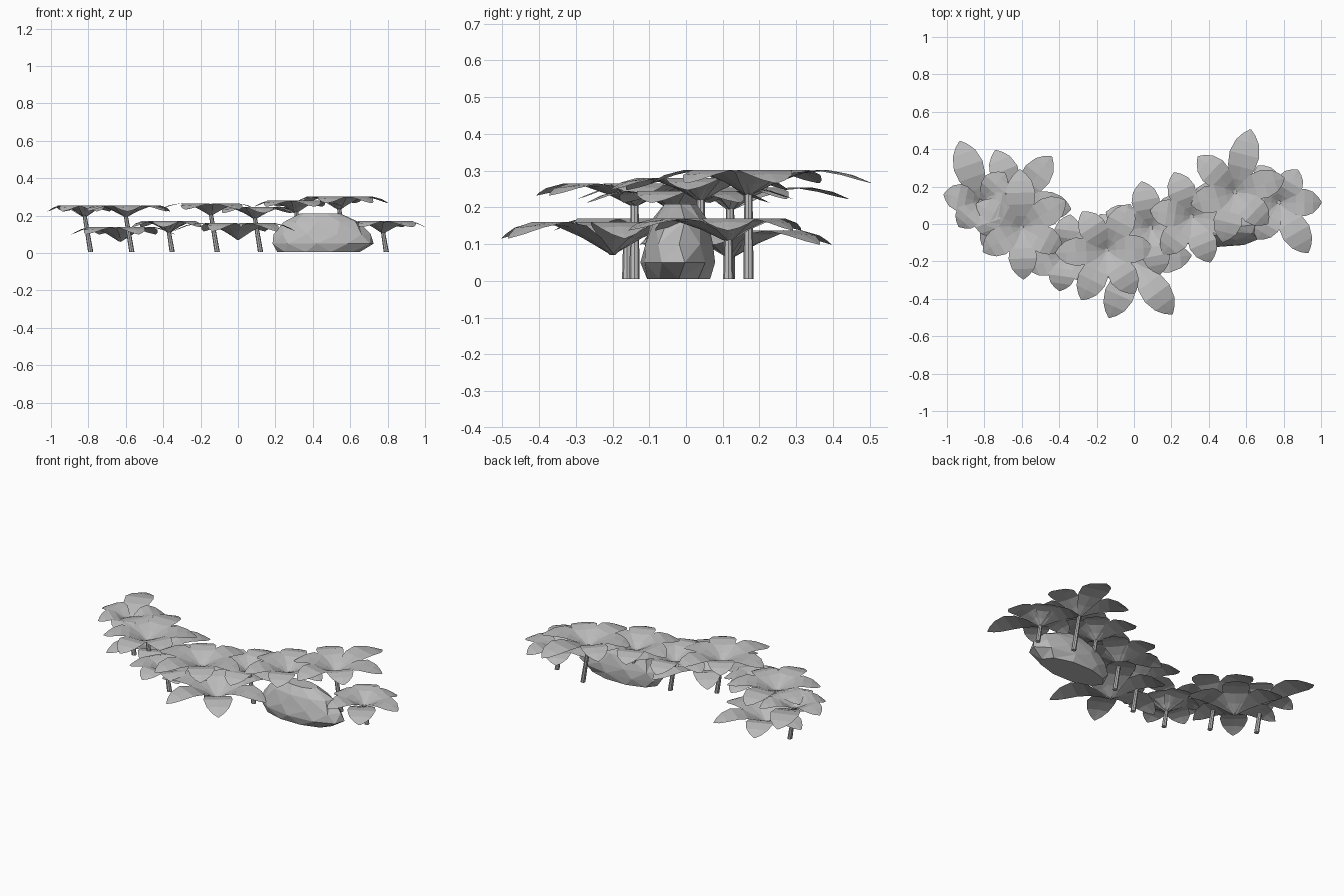
import bpy, bmesh
from math import radians, cos, sin, tau
from mathutils import Vector

cube = bpy.data.objects.get("Cube")
if cube:
    bpy.data.objects.remove(cube)

grey = bpy.data.materials.new("plain_grey")
grey.use_nodes = True
grey.diffuse_color = (0.5, 0.5, 0.5, 1)
grey.node_tree.nodes["Principled BSDF"].inputs["Base Color"].default_value = (0.5, 0.5, 0.5, 1)


def finish(bm, name):
    mesh = bpy.data.meshes.new(name)
    bm.to_mesh(mesh)
    bm.free()
    mesh.materials.append(grey)
    obj = bpy.data.objects.new(name, mesh)
    bpy.context.collection.objects.link(obj)


def loft(bm, rings, closed):
    """Skin neighbouring rows of points with quads."""
    rows = [[bm.verts.new(p) for p in ring] for ring in rings]
    for low, high in zip(rows, rows[1:]):
        n = len(low)
        for i in range(n if closed else n - 1):
            j = (i + 1) % n
            bm.faces.new((low[i], low[j], high[j], high[i]))
    return rows


# Leaf stations: distance along, height, width factor
LEAF = [(0, 0, 0.1), (0.2, 0.031, 0.55), (0.4, 0.055, 0.9), (0.6, 0.065, 1),
        (0.8, 0.056, 0.78), (0.92, 0.043, 0.42), (1, 0.033, 0.04)]


def add_leaf(bm, centre, angle, length, rise):
    out = Vector((cos(angle), sin(angle), 0))
    side = Vector((sin(angle), -cos(angle), 0))
    half = 0.06 + 0.06 * length
    rings = []
    for along, height, width in LEAF:
        mid = centre + out * along * length + Vector((0, 0, height * rise))
        fold = Vector((0, 0, 0.012 * width * (1 - 1.7 * along)))
        edge = side * half * width
        rings.append([mid - edge + fold, mid, mid + edge + fold])
    loft(bm, rings, False)


def add_rosette(name, x, y, z, start, length, longer, rise):
    """Six leaves around a centre; the first one may be longer."""
    bm = bmesh.new()
    for i in range(6):
        size = length * (longer if i == 0 else 1 - 0.06 * (-1) ** i)
        add_leaf(bm, Vector((x, y, z)), radians(start + 60 * i), size, rise)
    for f in bm.faces:
        f.normal_update()
        if f.normal.z < 0:
            f.normal_flip()
    finish(bm, name)


def add_stem(name, x, y, z):
    """Thin leaning stem ending at the rosette centre."""
    bm = bmesh.new()
    lean = 0.17 * z
    rings = []
    for px, pz, r in ((x + lean, 0.005, 0.014), (x, z + 0.01, 0.011)):
        rings.append([(px + r * cos(tau * i / 8), y + r * sin(tau * i / 8), pz) for i in range(8)])
    rows = loft(bm, rings, True)
    bm.faces.new(reversed(rows[0]))
    bm.faces.new(rows[1])
    finish(bm, name)


# Plants: x, y, centre height, first leaf angle, leaf length, first leaf factor, rise, has stem
PLANTS = [
    (-0.82, 0.12, 0.19, 109, 0.19, 1.8, 1, True),
    (-0.60, -0.02, 0.19, 92, 0.26, 1.2, 1, True),
    (-0.63, 0.12, 0.06, 52, 0.28, 1.1, 1.2, False),
    (-0.37, -0.16, 0.105, 262, 0.2, 1, 1, True),
    (-0.145, -0.14, 0.2, 243, 0.26, 1.15, 1, True),
    (0, -0.2, 0.07, 246, 0.33, 1, 1.4, False),
    (0.09, -0.02, 0.18, 101, 0.24, 1.05, 1, True),
    (0.31, 0.04, 0.215, 292, 0.24, 1.1, 1, True),
    (0.54, 0.17, 0.23, 76, 0.26, 1.33, 1.1, True),
    (0.775, 0.115, 0.105, 300, 0.215, 1.45, 1, True),
]
for n, (x, y, z, start, length, longer, rise, stem) in enumerate(PLANTS, 1):
    add_rosette(f"leaf_rosette_{n}", x, y, z, start, length, longer, rise)
    if stem:
        add_stem(f"stem_{n}", x, y, z)

# Rock: stacked faceted rings as left, right, front, back, height
ROCK = [
    (0.21, 0.65, -0.11, 0.07, 0.005),
    (0.18, 0.73, -0.125, 0.08, 0.05),
    (0.19, 0.71, -0.115, 0.078, 0.1),
    (0.24, 0.65, -0.095, 0.06, 0.165),
    (0.33, 0.55, -0.06, 0.03, 0.21),
]
bm = bmesh.new()
rings = []
for k, (left, right, front, back, z) in enumerate(ROCK):
    ring = []
    for i in range(10):
        a = tau * (i + 0.3 * (k % 2)) / 10
        ring.append(((left + right) / 2 + (right - left) / 2 * cos(a),
                     (front + back) / 2 + (back - front) / 2 * sin(a), z))
    rings.append(ring)
rows = loft(bm, rings, True)
bm.faces.new(reversed(rows[0]))
bm.faces.new(rows[-1])
bmesh.ops.triangulate(bm, faces=bm.faces[:])
bmesh.ops.recalc_face_normals(bm, faces=bm.faces[:])
finish(bm, "rock")
